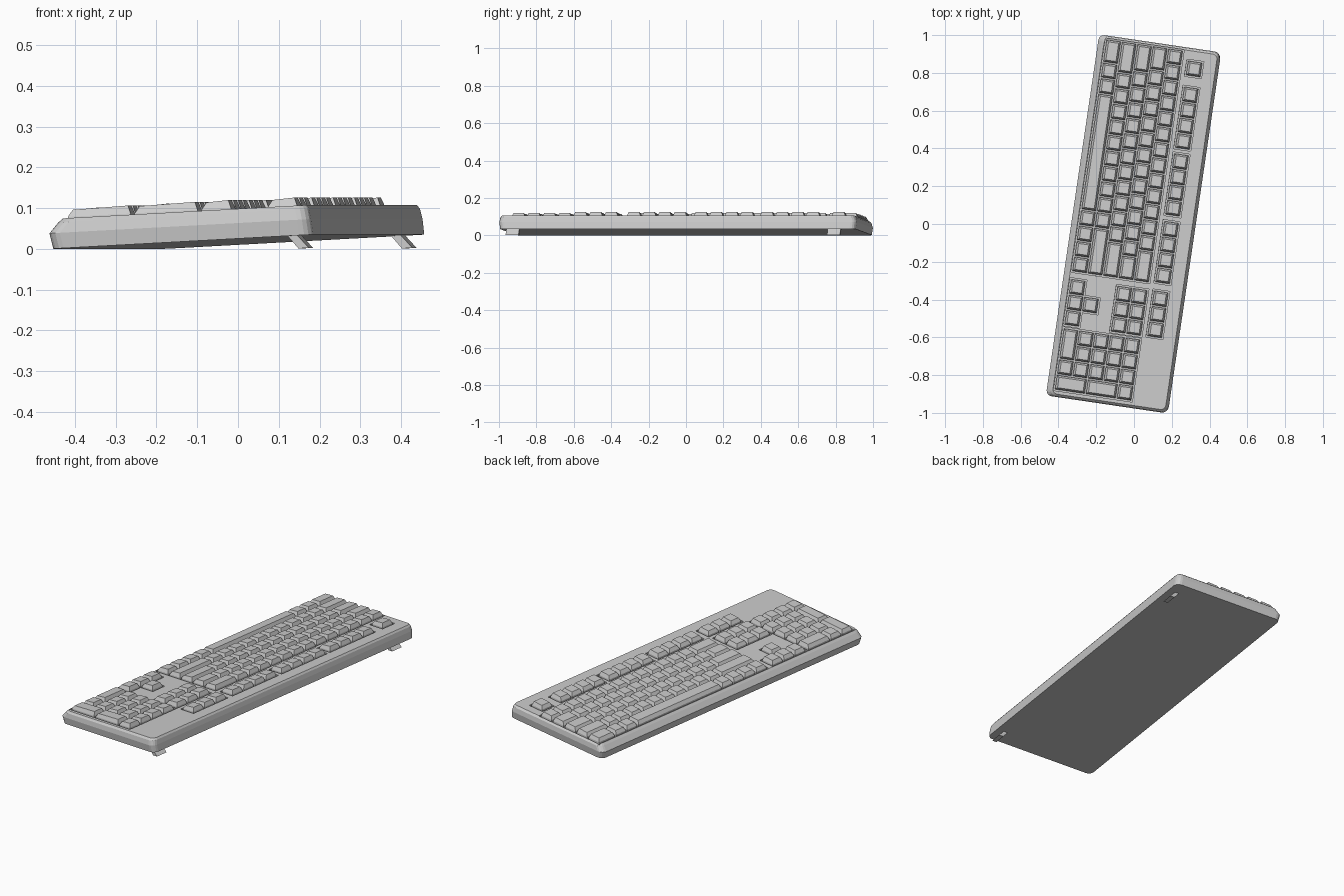
import bpy, bmesh, math
from mathutils import Matrix, Vector

if "Cube" in bpy.data.objects:
    bpy.data.objects.remove(bpy.data.objects["Cube"])

# Keyboard is built in its own frame (x = along keys, y = toward back row),
# then tilted on its feet and turned on the ground.
PLACE = (Matrix.Rotation(math.radians(-98.4), 4, 'Z')
         @ Matrix.Translation((0, -0.325, 0))
         @ Matrix.Rotation(math.radians(3.1), 4, 'X')
         @ Matrix.Translation((0, 0.325, 0)))
U = 0.083            # one key unit
V0 = -0.286          # front edge of the first key row
TOP = 0.073          # height of the case top


def finish(bm, name):
    bmesh.ops.recalc_face_normals(bm, faces=bm.faces[:])
    bm.transform(PLACE)
    mesh = bpy.data.meshes.new(name)
    bm.to_mesh(mesh)
    bm.free()
    ob = bpy.data.objects.new(name, mesh)
    bpy.context.collection.objects.link(ob)
    return ob


def loft(bm, rings):
    rings = [[bm.verts.new(p) for p in r] for r in rings]
    n = len(rings[0])
    for a, b in zip(rings, rings[1:]):
        for i in range(n):
            bm.faces.new((a[i], a[(i + 1) % n], b[(i + 1) % n], b[i]))
    bm.faces.new(rings[0][::-1])
    bm.faces.new(rings[-1])


def rect(x0, x1, y0, y1, z):
    return [(x0, y0, z), (x1, y0, z), (x1, y1, z), (x0, y1, z)]


def round_rect(x, y0, y1, z, r, seg=4):
    pts = []
    corners = [(x - r, y1 - r), (-x + r, y1 - r), (-x + r, y0 + r), (x - r, y0 + r)]
    for k, (cx, cy) in enumerate(corners):
        for i in range(seg + 1):
            a = math.pi / 2 * (k + i / seg)
            pts.append((cx + r * math.cos(a), cy + r * math.sin(a), z))
    return pts


def key(bm, x, y, w=1, d=1):
    """Tapered key cap with its corner at x, y and size w by d units."""
    g, t = 0.004, 0.013
    x0, x1, y0, y1 = x + g, x + w * U - g, y + g, y + d * U - g
    top = rect(x0 + t * .75, x1 - t * .75, y0 + t, y1 - t * .6, TOP + 0.023)
    top = [(p[0], p[1], p[2] - (0.003 if i < 2 else 0)) for i, p in enumerate(top)]
    loft(bm, [rect(x0, x1, y0, y1, TOP - 0.011),
              rect(x0 + .001, x1 - .001, y0 + .001, y1 - .001, TOP + 0.003), top])


def row_y(r):
    return V0 + r * U


# Case shell
bm = bmesh.new()
loft(bm, [round_rect(0.961, -0.320, 0.325, 0.000, 0.030),
          round_rect(0.966, -0.327, 0.322, 0.038, 0.030),
          round_rect(0.961, -0.305, 0.318, 0.063, 0.030),
          round_rect(0.951, -0.293, 0.312, TOP, 0.026)])
case = finish(bm, "case")

MAIN, NAV, PAD, FROW = -0.948, 0.334, 0.598, 0.158
F_STARTS = (-0.761, -0.404, -0.042)

# Recessed wells around each key group: x, y, width and depth in units
wells = [(MAIN, V0, 15, 5), (NAV, V0, 3, 1), (NAV + U, row_y(1) + .001, 1, 1),
         (NAV, row_y(3), 3, 2), (PAD, V0, 4, 5), (-0.9, FROW, 1, 1), (NAV - .004, FROW, 3, 1)]
wells += [(x, FROW, 4, 1) for x in F_STARTS]
m = 0.004
for i, (x, y, w, d) in enumerate(wells):
    bm = bmesh.new()
    loft(bm, [rect(x - m, x + w * U + m, y - m, y + d * U + m, z) for z in (TOP - .012, TOP + .05)])
    cutter = finish(bm, "well_cutter")
    cutter.hide_render = True
    mod = case.modifiers.new("well", 'BOOLEAN')
    mod.operation, mod.object, mod.solver = 'DIFFERENCE', cutter, 'EXACT'
    bpy.context.view_layer.objects.active = case
    bpy.ops.object.modifier_apply(modifier=mod.name)
    bpy.data.objects.remove(cutter)

# Main typing block, front row to back row, widths in units
rows = [[1.5, 1, 1, 7.5] + [1] * 4,
        [2] + [1] * 10 + [3],
        [1.75] + [1] * 11 + [2.25],
        [1.5] + [1] * 12 + [1.5],
        [1] * 13 + [2]]
bm = bmesh.new()
for r, widths in enumerate(rows):
    x = MAIN
    for w in widths:
        key(bm, x, row_y(r), w)
        x += w * U
finish(bm, "main_keys")

# Function row
bm = bmesh.new()
key(bm, -0.9, FROW)
for x in F_STARTS:
    for i in range(4):
        key(bm, x + i * U, FROW)
for i in range(3):
    key(bm, NAV - .004 + i * U, FROW)
finish(bm, "function_keys")

# Arrow and navigation keys
bm = bmesh.new()
for i in range(3):
    for r in (0, 3, 4):
        key(bm, NAV + i * U, row_y(r))
key(bm, NAV + U, row_y(1))
finish(bm, "navigation_keys")

# Number pad
bm = bmesh.new()
key(bm, PAD, V0, 2)
key(bm, PAD + 2 * U, V0)
for r in range(1, 5):
    for i in range(3):
        key(bm, PAD + i * U, row_y(r))
key(bm, PAD + 3 * U, V0, 1, 2)
key(bm, PAD + 3 * U, row_y(2), 1, 2)
key(bm, PAD + 3 * U, row_y(4))
finish(bm, "number_pad_keys")

# Fold-out feet under the back edge
profile = [(.258, .004), (.282, .004), (.312, -.032), (.286, -.032)]
for name, x in (("left_foot", -0.843), ("right_foot", 0.894)):
    bm = bmesh.new()
    loft(bm, [[(x + s, y, z) for y, z in profile] for s in (-.035, .035)])
    finish(bm, name)
